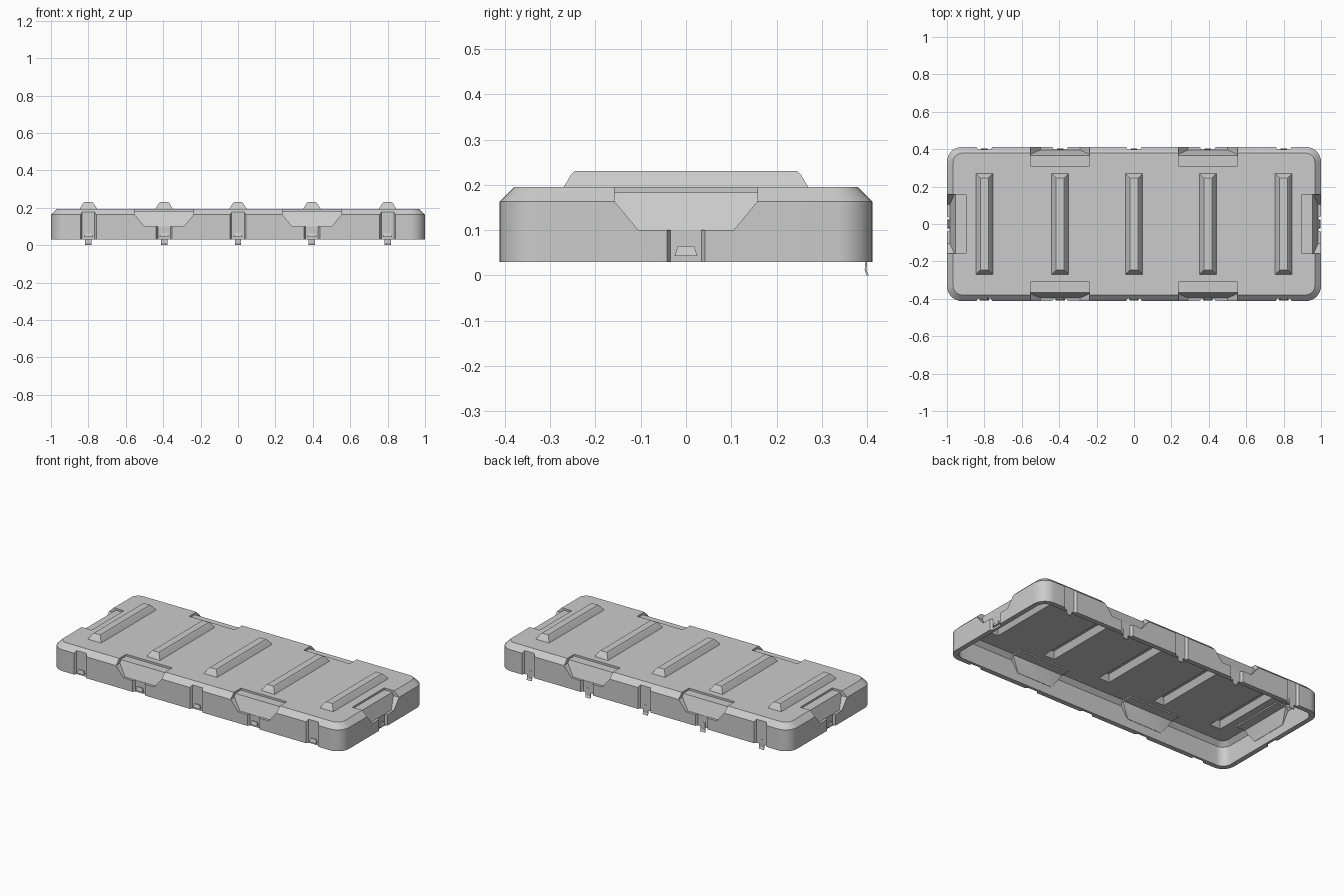
import bpy, bmesh
from math import pi, cos, sin
from mathutils import Matrix, Vector

if "Cube" in bpy.data.objects:
    bpy.data.objects.remove(bpy.data.objects["Cube"])

HX, HY = 1.0, 0.412          # half sizes of the lid
RIBS = (-0.8, -0.395, 0, 0.395, 0.8)


def hull(name, pts, mat=Matrix()):
    """Convex solid around a few points."""
    bm = bmesh.new()
    for p in pts:
        bm.verts.new(mat @ Vector(p))
    bmesh.ops.convex_hull(bm, input=bm.verts[:])
    bmesh.ops.dissolve_limit(bm, angle_limit=0.01, verts=bm.verts[:], edges=bm.edges[:])
    bmesh.ops.recalc_face_normals(bm, faces=bm.faces[:])
    me = bpy.data.meshes.new(name)
    bm.to_mesh(me)
    bm.free()
    ob = bpy.data.objects.new(name, me)
    bpy.context.collection.objects.link(ob)
    return ob


def ring(hx, hy, z, r, cx=0, n=8):
    """Rounded rectangle outline at height z."""
    pts = []
    for k, (sx, sy) in enumerate(((1, 1), (-1, 1), (-1, -1), (1, -1))):
        for i in range(n + 1 if r else 1):
            a = (k + i / n) * pi / 2
            pts.append((cx + sx * (hx - r) + r * cos(a), sy * (hy - r) + r * sin(a), z))
    return pts


def combine(target, tool, op):
    bpy.context.view_layer.objects.active = target
    m = target.modifiers.new(op, 'BOOLEAN')
    m.operation, m.object, m.solver = op, tool, 'EXACT'
    bpy.ops.object.modifier_apply(modifier=m.name)
    bpy.data.objects.remove(tool)


def place(side, u):
    """Local front-facing frame moved to side 0..3 (front, right, back, left)."""
    return Matrix.Rotation(side * pi / 2, 4, 'Z') @ Matrix.Translation((u, -(HX if side % 2 else HY), 0))


HANDLES = [(s, u) for s in (0, 2) for u in (-0.395, 0.395)] + [(1, 0), (3, 0)]
CHANNELS = [(s, u) for s in (0, 2) for u in RIBS] + [(1, 0), (3, 0)]


def carve(target, g):
    """Cut handle recesses and latch channels, grown by g."""
    for s, u in HANDLES:
        m = place(s, u)
        w = 0.158 + g
        combine(target, hull("notch", [(x, y, z) for x in (-w, w) for y in (-0.1, 0.102 + g)
                                       for z in (0.183 - g, 0.3)], m), 'DIFFERENCE')
        pts = []
        for hw, d, z in ((0.1575, 0.053, 0.2), (0.1575, 0.039, 0.163), (0.105, 0.016, 0.10 - g)):
            for x in (-hw - g, hw + g):
                pts += [(x, d + g, z), (x, -0.1, z)]
        combine(target, hull("handle_slope", pts, m), 'DIFFERENCE')
    for s, u in CHANNELS:
        pts = [(x, y, z) for z in (-0.1, 0.3) for hw, y in ((0.034 + g, 0.014 + g), (0.09 + g, -0.08))
               for x in (-hw, hw)]
        combine(target, hull("channel", pts, place(s, u)), 'DIFFERENCE')


# Outer shell with chamfered top edge and raised ribs
lid = hull("lid_shell", ring(HX, HY, 0.03, 0.08) + ring(HX, HY, 0.163, 0.08)
           + ring(HX - 0.033, HY - 0.033, 0.195, 0.05))
for x in RIBS:
    combine(lid, hull("rib", ring(0.052, 0.276, 0.185, 0, x) + ring(0.030, 0.254, 0.222, 0, x)
                      + ring(0.022, 0.246, 0.23, 0, x)), 'UNION')
carve(lid, 0)

# Hollow underside that follows the recesses and ribs
t = 0.03
core = hull("core", ring(HX - t, HY - t, -0.02, 0.055) + ring(HX - t, HY - t, 0.15, 0.055)
            + ring(HX - t - 0.025, HY - t - 0.025, 0.175, 0.035))
carve(core, 0.016)
for x in RIBS:
    combine(core, hull("rib_hollow", ring(0.044, 0.265, 0.16, 0, x)
                       + ring(0.018, 0.238, 0.212, 0, x)), 'UNION')
combine(lid, core, 'DIFFERENCE')

# Wedge catches in the front and side channels
parts = [lid]
for s, u in CHANNELS:
    if s == 2:
        continue
    pts = [(x, y, z) for hw, z, out in ((0.025, 0.043, 0.003), (0.018, 0.065, 0.009))
           for x in (-hw, hw) for y in (0.016, out)]
    parts.append(hull("latch_catch", pts, place(s, u)))

# Thin curved hinge tabs hanging from the back channels
for u in RIBS:
    prof = [(0.013, 0.06), (0.012, 0.03), (0.0135, 0.012), (0.009, 0.0)]
    bm = bmesh.new()
    loops = []
    for x in (-0.017, 0.017):
        loops.append([bm.verts.new((x, y + d, z)) for y, z, d in
                      [(y, z, 0) for y, z in prof] + [(y, z, 0.004) for y, z in reversed(prof)]])
    bm.faces.new(loops[0])
    bm.faces.new(loops[1][::-1])
    for i in range(8):
        j = (i + 1) % 8
        bm.faces.new((loops[0][i], loops[0][j], loops[1][j], loops[1][i]))
    bmesh.ops.recalc_face_normals(bm, faces=bm.faces[:])
    bm.transform(place(2, u))
    me = bpy.data.meshes.new("hinge_tab")
    bm.to_mesh(me)
    bm.free()
    tab = bpy.data.objects.new("hinge_tab", me)
    bpy.context.collection.objects.link(tab)
    parts.append(tab)

bpy.ops.object.select_all(action='DESELECT')
for ob in parts:
    ob.select_set(True)
bpy.context.view_layer.objects.active = lid
bpy.ops.object.shade_smooth_by_angle(angle=0.4)
